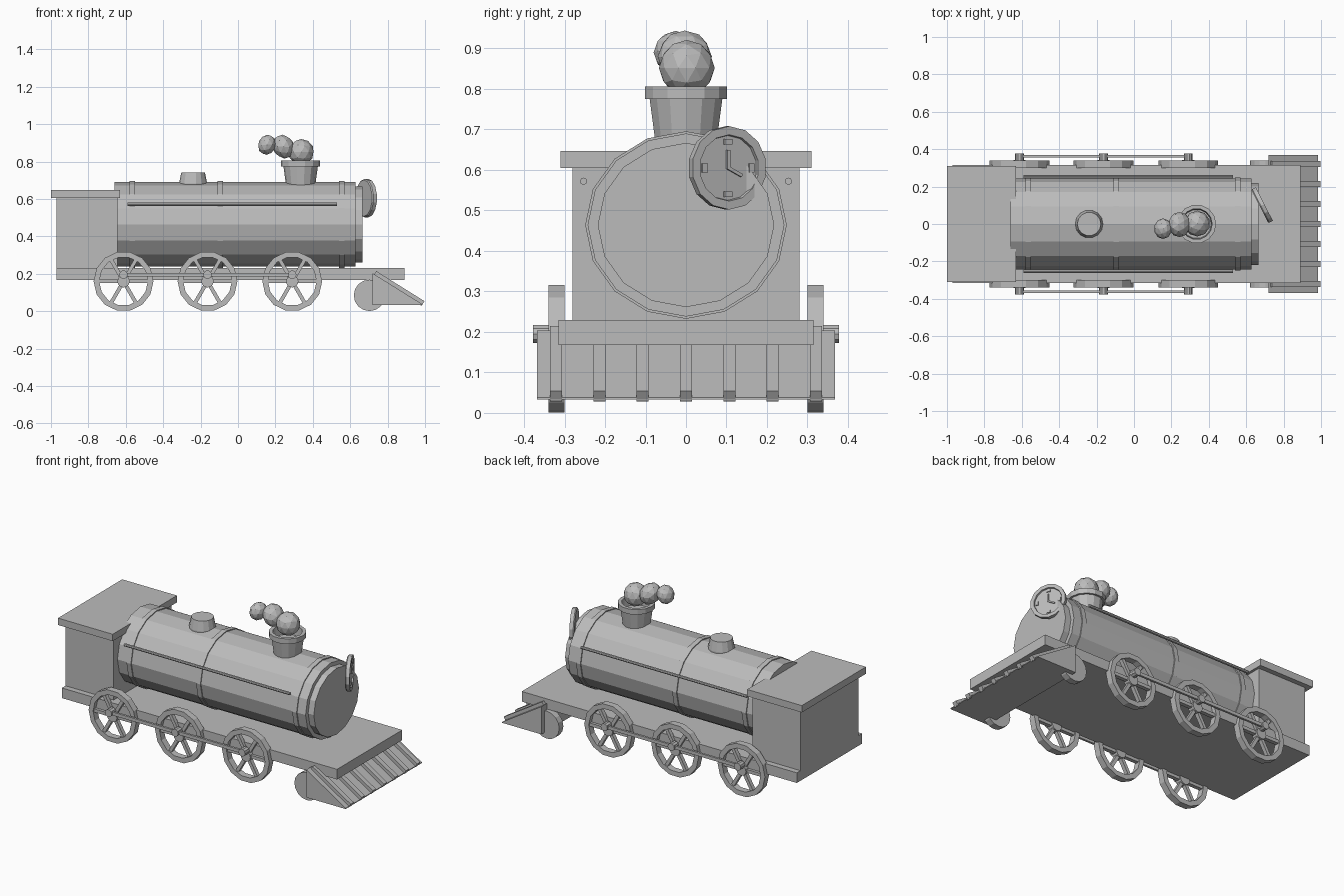
import bpy, bmesh, math
from mathutils import Matrix, Vector

cube = bpy.data.objects.get("Cube")
if cube:
    bpy.data.objects.remove(cube)

GREY = (0.5, 0.5, 0.5, 1)
mat = bpy.data.materials.new("plain grey")
mat.use_nodes = True
mat.diffuse_color = GREY
mat.node_tree.nodes["Principled BSDF"].inputs["Base Color"].default_value = GREY

ALONG_X = Matrix.Rotation(math.pi / 2, 4, 'Y')
ALONG_Y = Matrix.Rotation(-math.pi / 2, 4, 'X')
ALONG_Z = Matrix.Identity(4)


def finish(name, bm):
    bmesh.ops.recalc_face_normals(bm, faces=bm.faces[:])
    mesh = bpy.data.meshes.new(name)
    bm.to_mesh(mesh)
    bm.free()
    mesh.materials.append(mat)
    obj = bpy.data.objects.new(name, mesh)
    bpy.context.collection.objects.link(obj)
    return obj


def add_box(bm, lo, hi, matrix=ALONG_Z):
    lo, hi = Vector(lo), Vector(hi)
    place = Matrix.Translation((lo + hi) / 2) @ Matrix.Diagonal((*(hi - lo), 1))
    bmesh.ops.create_cube(bm, size=1, matrix=matrix @ place)


def add_lathe(bm, profile, sides, matrix, closed=False):
    """Revolve (radius, height) points; cap the ends unless closed."""
    rings = []
    for r, h in profile:
        angles = [2 * math.pi * i / sides for i in range(sides)]
        rings.append([bm.verts.new(matrix @ Vector((r * math.cos(a), r * math.sin(a), h)))
                      for a in angles])
    pairs = list(zip(rings, rings[1:]))
    if closed:
        pairs.append((rings[-1], rings[0]))
    else:
        bm.faces.new(rings[0])
        bm.faces.new(rings[-1])
    for a, b in pairs:
        for i in range(sides):
            j = (i + 1) % sides
            bm.faces.new((a[i], a[j], b[j], b[i]))


def box(name, lo, hi):
    bm = bmesh.new()
    add_box(bm, lo, hi)
    return finish(name, bm)


def lathe(name, profile, sides, axis, at, scale=(1, 1, 1)):
    bm = bmesh.new()
    add_lathe(bm, profile, sides, Matrix.Translation(at) @ axis @ Matrix.Diagonal((*scale, 1)))
    return finish(name, bm)


# Deck and cab
box("deck", (-0.97, -0.315, 0.168), (0.89, 0.315, 0.23))
box("cab", (-0.97, -0.28, 0.23), (-0.645, 0.28, 0.605))
box("cab_roof", (-1, -0.31, 0.605), (-0.63, 0.31, 0.647))

# Boiler, slightly wider than tall, with bands and front cap
AXIS = (0, 0, 0.464)
OVAL = (0.93, 1, 1)
lathe("boiler", [(0.243, -0.66), (0.243, 0.627)], 16, ALONG_X, AXIS, OVAL)
lathe("boiler_cap", [(0.218, 0.62), (0.218, 0.665)], 16, ALONG_X, AXIS, OVAL)
for i, x in enumerate((-0.565, -0.095, 0.555)):
    lathe(f"boiler_band_{i + 1}", [(0.249, x - 0.015), (0.249, x + 0.015)],
          16, ALONG_X, AXIS, OVAL)

# Side handrails
for side, s in (("left", 1), ("right", -1)):
    lathe(f"{side}_handrail", [(0.009, -0.59), (0.009, 0.53)], 8, ALONG_X, (0, 0.253 * s, 0.572))

# Dome and chimney
lathe("dome", [(0.075, 0.66), (0.075, 0.685), (0.063, 0.742)], 14, ALONG_Z, (-0.24, 0, 0))
lathe("chimney", [(0.075, 0.65), (0.092, 0.775), (0.104, 0.775), (0.104, 0.806),
                  (0.083, 0.806), (0.078, 0.75)], 14, ALONG_Z, (0.335, 0, 0))

# Smoke puffs
for i, (at, r) in enumerate((((0.338, 0.002, 0.852), 0.069),
                             ((0.243, -0.003, 0.88), 0.067),
                             ((0.155, -0.025, 0.89), 0.055))):
    bm = bmesh.new()
    bmesh.ops.create_icosphere(bm, subdivisions=2, radius=r,
                               matrix=Matrix.Translation(at) @ Matrix.Rotation(i, 4, 'Y')
                               @ Matrix.Diagonal((1, 1, 0.85 if i else 1, 1)))
    finish(f"smoke_puff_{i + 1}", bm)

# Clock turned towards the left side
clock = Matrix.Translation((0.685, 0.101, 0.605)) @ Matrix.Rotation(0.47, 4, 'Z') @ ALONG_X
bm = bmesh.new()
add_lathe(bm, [(0.098, -0.014), (0.103, -0.008), (0.103, 0.013), (0.082, 0.013), (0.08, 0.004)],
          14, clock)
finish("clock_body", bm)
bm = bmesh.new()
for i in range(4):
    add_box(bm, (0.058, -0.011, 0.002), (0.072, 0.011, 0.01),
            clock @ Matrix.Rotation(i * math.pi / 2, 4, 'Z'))
finish("clock_marks", bm)
bm = bmesh.new()
for angle, length in ((math.pi, 0.044), (math.radians(63), 0.042)):
    add_box(bm, (-0.003, -0.004, 0.002), (length, 0.004, 0.011),
            clock @ Matrix.Rotation(angle, 4, 'Z'))
finish("clock_hands", bm)

# Spoked driving wheels, coupling rods and small front wheels
WHEELS = (-0.612, -0.163, 0.29)
for side, s in (("left", 1), ("right", -1)):
    flip = Matrix.Diagonal((1, s, 1, 1))
    for i, x in enumerate(WHEELS):
        bm = bmesh.new()
        place = flip @ Matrix.Translation((x, 0.32, 0.16)) @ ALONG_Y
        add_lathe(bm, [(0.16, -0.02), (0.16, 0.02), (0.13, 0.02), (0.13, -0.02)],
                  14, place, closed=True)
        add_lathe(bm, [(0.033, -0.02), (0.033, 0.022)], 12, place)
        for k in range(3):
            add_box(bm, (-0.135, -0.01, -0.012), (0.135, 0.01, 0.012),
                    place @ Matrix.Rotation(k * math.pi / 3, 4, 'Z'))
        finish(f"{side}_wheel_{i + 1}", bm)

    bm = bmesh.new()
    add_box(bm, (-0.63, 0.356, 0.185), (0.31, 0.369, 0.205), flip)
    for x in WHEELS:
        add_lathe(bm, [(0.023, 0.335), (0.023, 0.378)], 10,
                  flip @ Matrix.Translation((x, 0, 0.195)) @ ALONG_Y)
    finish(f"{side}_coupling_rod", bm)

    lathe(f"{side}_front_wheel", [(0.084, -0.02), (0.084, 0.02)], 16, ALONG_Y,
          (0.703, 0.32 * s, 0.085))

# Wedge-shaped track guard with raised bars
bm = bmesh.new()
wedge = [(0.72, 0.033), (0.72, 0.203), (0.985, 0.038), (0.985, 0.033)]
ends = [[bm.verts.new((x, y, z)) for x, z in wedge] for y in (-0.368, 0.368)]
bm.faces.new(ends[0])
bm.faces.new(ends[1])
for i in range(4):
    j = (i + 1) % 4
    bm.faces.new((ends[0][i], ends[0][j], ends[1][j], ends[1][i]))
finish("track_guard", bm)

slope = Matrix.Translation((0.72, 0, 0.203)) @ Matrix.Rotation(math.atan2(0.165, 0.265), 4, 'Y')
bm = bmesh.new()
for i in range(-3, 4):
    y = i * 0.107
    add_box(bm, (0.01, y - 0.015, -0.01), (0.314, y + 0.015, 0.02), slope)
finish("track_guard_bars", bm)
